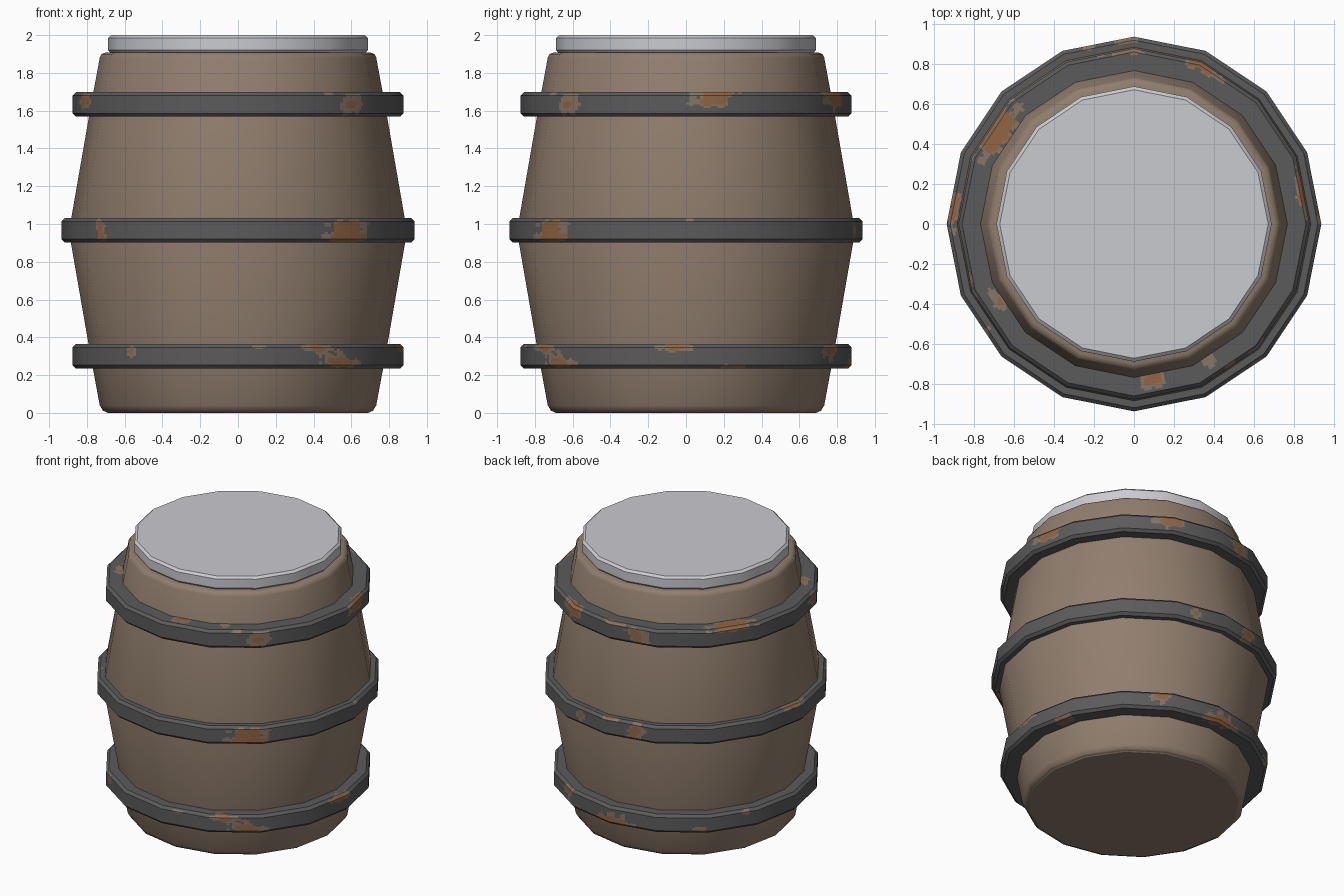
import bpy, bmesh, math
from mathutils import Vector

if "Cube" in bpy.data.objects:
    bpy.data.objects.remove(bpy.data.objects["Cube"])

SIDES = 16


def mat(name, rgb):
    m = bpy.data.materials.new(name)
    m.diffuse_color = (*rgb, 1)
    m.use_nodes = True
    m.node_tree.nodes["Principled BSDF"].inputs["Base Color"].default_value = m.diffuse_color
    return m


WOOD = mat("brown wood", (0.285, 0.21, 0.155))
LID = mat("pale grey lid", (0.59, 0.595, 0.63))
IRON = mat("dark iron", (0.105, 0.105, 0.105))
FADED = mat("faded rust", (0.25, 0.18, 0.13))
RUST = mat("orange rust", (0.29, 0.13, 0.055))


def link(bm, name, mats):
    bmesh.ops.recalc_face_normals(bm, faces=bm.faces)
    me = bpy.data.meshes.new(name)
    bm.to_mesh(me)
    bm.free()
    ob = bpy.data.objects.new(name, me)
    bpy.context.collection.objects.link(ob)
    for m in mats:
        me.materials.append(m)
    return ob


def lathe(name, profile, material, angle):
    """Capped 16-sided solid from a (radius, z) profile."""
    bm = bmesh.new()
    rings = []
    for r, z in profile:
        rings.append([bm.verts.new((r * math.cos(2 * math.pi * i / SIDES),
                                    r * math.sin(2 * math.pi * i / SIDES), z))
                      for i in range(SIDES)])
    for a, b in zip(rings, rings[1:]):
        for i in range(SIDES):
            j = (i + 1) % SIDES
            bm.faces.new((a[i], a[j], b[j], b[i]))
    bm.faces.new(rings[0][::-1])
    bm.faces.new(rings[-1])
    ob = link(bm, name, [material])
    bpy.ops.object.select_all(action='DESELECT')
    bpy.context.view_layer.objects.active = ob
    ob.select_set(True)
    bpy.ops.object.shade_smooth_by_angle(angle=math.radians(angle))


def rust_level(patches, R, ang, v):
    """0 iron, 1 faded edge, 2 rust core; v runs along the hoop section."""
    level = 0
    for deg, pv, w, h, lean, core in patches:
        d = (ang - math.radians(deg) + math.pi) % (2 * math.pi) - math.pi
        u = R * d - lean * (v - pv)
        wob = 1 + 0.2 * math.sin(u * 70 + deg) + 0.15 * math.sin(v * 90 + deg * 2)
        dist = math.hypot(u / w, (v - pv) / h) / wob
        if dist < core:
            return 2
        if dist < 1:
            level = 1
    return level


def hoop(name, R, zc, inner, patches):
    """Bevelled iron ring; each flat side is cut finely so rust is per face."""
    H, B, SUB = 0.065, 0.018, 18

    def run(a, b, n):
        return [(a[0] + (b[0] - a[0]) * k / n, a[1] + (b[1] - a[1]) * k / n) for k in range(n)]
    corners = [(inner, -H), (R - B, -H), (R, -H + B), (R, H - B), (R - B, H), (inner, H)]
    prof = []
    for (a, b), n in zip(zip(corners, corners[1:]), (10, 2, 10, 2, 10)):
        prof += run(a, b, n)
    prof.append(corners[-1])
    bm = bmesh.new()
    cols = []
    for i in range(SIDES):
        a0, a1 = 2 * math.pi * i / SIDES, 2 * math.pi * (i + 1) / SIDES
        p, q = Vector((math.cos(a0), math.sin(a0))), Vector((math.cos(a1), math.sin(a1)))
        for s in range(SUB):
            d = p.lerp(q, s / SUB)
            cols.append([bm.verts.new((d.x * r, d.y * r, zc + z)) for r, z in prof])
    for c, col in enumerate(cols):
        nxt = cols[(c + 1) % len(cols)]
        ang = 2 * math.pi * (c + 0.5) / len(cols)
        for k in range(len(prof) - 1):
            f = bm.faces.new((col[k], nxt[k], nxt[k + 1], col[k + 1]))
            r, z = (prof[k][0] + prof[k + 1][0]) / 2, (prof[k][1] + prof[k + 1][1]) / 2
            v = z + math.copysign(R - r, z)
            f.material_index = rust_level(patches, R, ang, v)
            f.smooth = True
        bm.faces.new((col[-1], nxt[-1], nxt[0], col[0]))
    me = link(bm, name, [IRON, FADED, RUST]).data
    # round shading around the ring, crisp edges across the section
    normals = []
    for f in me.polygons:
        tilt = f.normal.z
        flat = math.sqrt(max(0, 1 - tilt * tilt))
        out = Vector((f.center.x, f.center.y, 0)).dot(f.normal) >= 0
        for vi in f.vertices:
            d = Vector((me.vertices[vi].co.x, me.vertices[vi].co.y, 0)).normalized()
            normals.append(d * (flat if out else -flat) + Vector((0, 0, tilt)))
    me.normals_split_custom_set(normals)


# Bulging wooden body and its lid
lathe("barrel_body", [(0.70, 0.005), (0.715, 0.012), (0.732, 0.04), (0.782, 0.31), (0.895, 0.96),
                      (0.782, 1.61), (0.732, 1.88), (0.722, 1.9), (0.70, 1.908)], WOOD, 70)
lathe("barrel_base", [(0.69, 0), (0.705, 0.01)], WOOD, 30)
lathe("lid", [(0.67, 1.9), (0.687, 1.92), (0.687, 1.985), (0.67, 2.0)], LID, 30)

# Hoops; patches are (angle, section position, half width, half height, lean, core)
hoop("bottom_hoop", 0.876, 0.30, 0.72, [
    (-61, 0.05, 0.08, 0.05, -0.6, 0.65), (-51, -0.03, 0.11, 0.05, -0.8, 0.55),
    (-131, 0.025, 0.035, 0.025, 0, 0.5), (-83, 0.06, 0.03, 0.02, 0, 0),
    (-4, 0.06, 0.09, 0.035, 0, 0.7), (16, -0.10, 0.08, 0.05, 0, 0.6),
    (62, 0.03, 0.07, 0.05, 0.5, 0.6), (91, -0.05, 0.14, 0.06, 0.3, 0.75),
    (131, -0.05, 0.04, 0.035, 0, 0), (152, 0.05, 0.03, 0.025, 0, 0)])
hoop("middle_hoop", 0.935, 0.967, 0.83, [
    (-51, -0.02, 0.13, 0.09, 0.2, 0.8), (-142, 0.0, 0.05, 0.075, -0.3, 0.6),
    (1, 0.065, 0.025, 0.02, 0, 0), (76, 0.0, 0.04, 0.04, 0, 0.4),
    (104, 0.0, 0.055, 0.08, 0.3, 0.65), (92, 0.07, 0.06, 0.025, 0, 0.5),
    (175, 0.08, 0.12, 0.03, 0, 0.7)])
hoop("top_hoop", 0.876, 1.633, 0.72, [
    (-46, 0.0, 0.085, 0.06, 0.2, 0.35), (-56, 0.065, 0.03, 0.02, 0, 0),
    (-160, 0.02, 0.09, 0.05, 0, 0.65), (10, 0.045, 0.12, 0.06, 0.3, 0.75),
    (66, 0.045, 0.11, 0.07, 0, 0.75), (103, 0.0, 0.08, 0.055, -0.3, 0.6),
    (92, 0.07, 0.09, 0.02, 0, 0.6), (146, 0.11, 0.17, 0.075, 0, 0.75),
    (-150, 0.16, 0.07, 0.04, 0, 0.3), (-83, 0.15, 0.07, 0.05, 0, 0.6),
    (-61, 0.16, 0.05, 0.04, 0, 0)])
